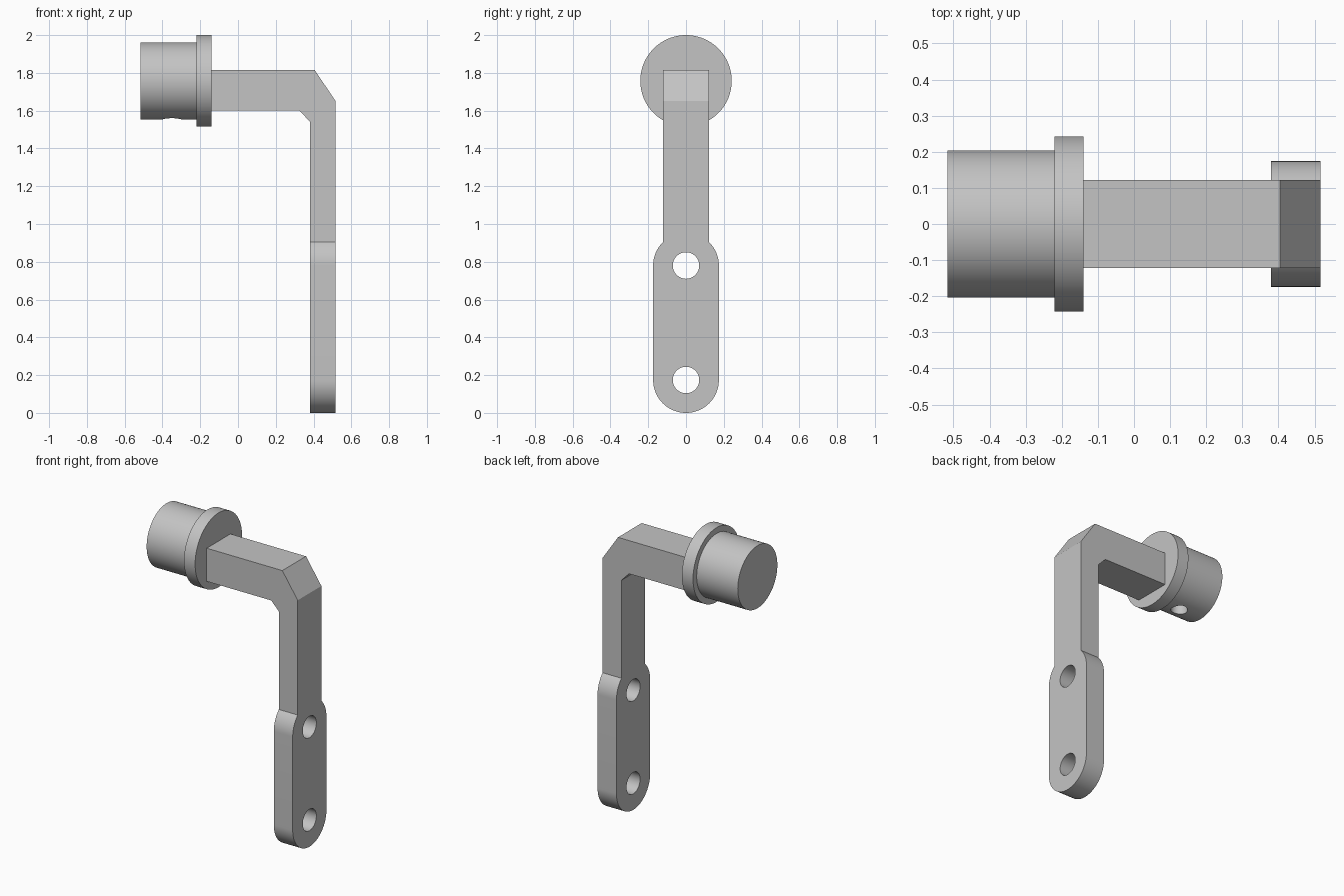
import bpy, bmesh, math
from mathutils import Matrix, Vector

cube = bpy.data.objects.get("Cube")
if cube:
    bpy.data.objects.remove(cube, do_unlink=True)

GREY = (0.55, 0.55, 0.55, 1)
mat = bpy.data.materials.new("plain grey")
mat.use_nodes = True
mat.diffuse_color = GREY
mat.node_tree.nodes["Principled BSDF"].inputs["Base Color"].default_value = GREY


def finish(name, bm):
    bmesh.ops.recalc_face_normals(bm, faces=bm.faces)
    mesh = bpy.data.meshes.new(name)
    bm.to_mesh(mesh)
    bm.free()
    mesh.materials.append(mat)
    obj = bpy.data.objects.new(name, mesh)
    bpy.context.collection.objects.link(obj)
    return obj


def prism(name, points, offset):
    """Extrude a closed outline along an offset."""
    bm = bmesh.new()
    face = bm.faces.new([bm.verts.new(p) for p in points])
    new = bmesh.ops.extrude_face_region(bm, geom=[face])["geom"]
    bmesh.ops.translate(bm, vec=offset,
                        verts=[v for v in new if isinstance(v, bmesh.types.BMVert)])
    return finish(name, bm)


def cylinder(name, radius, start, end, sides=96):
    start, end = Vector(start), Vector(end)
    axis = end - start
    bm = bmesh.new()
    turn = axis.to_track_quat('Z', 'Y').to_matrix().to_4x4()
    bmesh.ops.create_cone(bm, cap_ends=True, segments=sides, radius1=radius,
                          radius2=radius, depth=axis.length,
                          matrix=Matrix.Translation((start + end) / 2) @ turn)
    return finish(name, bm)


def combine(target, other, operation):
    """Apply a boolean and remove the helper."""
    other.hide_render = True
    mod = target.modifiers.new("boolean", 'BOOLEAN')
    mod.operation, mod.object, mod.solver = operation, other, 'EXACT'
    bpy.context.view_layer.objects.active = target
    bpy.ops.object.modifier_apply(modifier=mod.name)
    bpy.data.objects.remove(other, do_unlink=True)


def arc(z, radius, first, last, steps):
    angles = [first + (last - first) * i / steps for i in range(steps + 1)]
    return [(INNER, radius * math.cos(a), z + radius * math.sin(a)) for a in angles]


INNER, OUTER = 0.38, 0.516     # thickness of the upright
HALF = 0.122                   # half width of the arm
RADIUS = 0.174                 # rounded ends of the plate
LOW, HIGH = 0.174, 0.78        # hole heights
AXIS = 1.758                   # height of the knob axis

# Mounting plate: round bottom, shoulders curving in to the arm width
shoulder = math.acos(HALF / RADIUS)
outline = (arc(LOW, RADIUS, -math.pi, 0, 48)
           + arc(HIGH, RADIUS, 0, shoulder, 12)
           + arc(HIGH, RADIUS, math.pi - shoulder, math.pi, 12))
bracket = prism("bracket", outline, (OUTER - INNER, 0, 0))

# Bent arm with chamfered elbow
base = HIGH + RADIUS * math.sin(shoulder)
elbow = [(INNER, base), (OUTER, base), (OUTER, 1.652), (0.405, 1.816),
         (-0.14, 1.816), (-0.14, 1.6), (0.325, 1.6), (INNER, 1.543)]
arm = prism("arm", [(x, -HALF, z) for x, z in elbow], (0, 2 * HALF, 0))
combine(bracket, arm, 'UNION')

# Screw holes
for z in (LOW, HIGH):
    combine(bracket, cylinder("hole_cutter", 0.07, (0.3, 0, z), (0.6, 0, z), 48),
            'DIFFERENCE')

# Collar and drum, with a small set screw hole underneath
collar = cylinder("collar", 0.242, (-0.22, 0, AXIS), (-0.14, 0, AXIS))
drum = cylinder("drum", 0.204, (-0.516, 0, AXIS), (-0.22, 0, AXIS))
combine(drum, cylinder("screw_cutter", 0.05, (-0.35, 0, 1.5), (-0.35, 0, AXIS), 32),
        'DIFFERENCE')

bpy.ops.object.select_all(action='DESELECT')
for obj in (bracket, collar, drum):
    obj.select_set(True)
    bpy.context.view_layer.objects.active = obj
bpy.ops.object.shade_smooth_by_angle(angle=math.radians(25))
